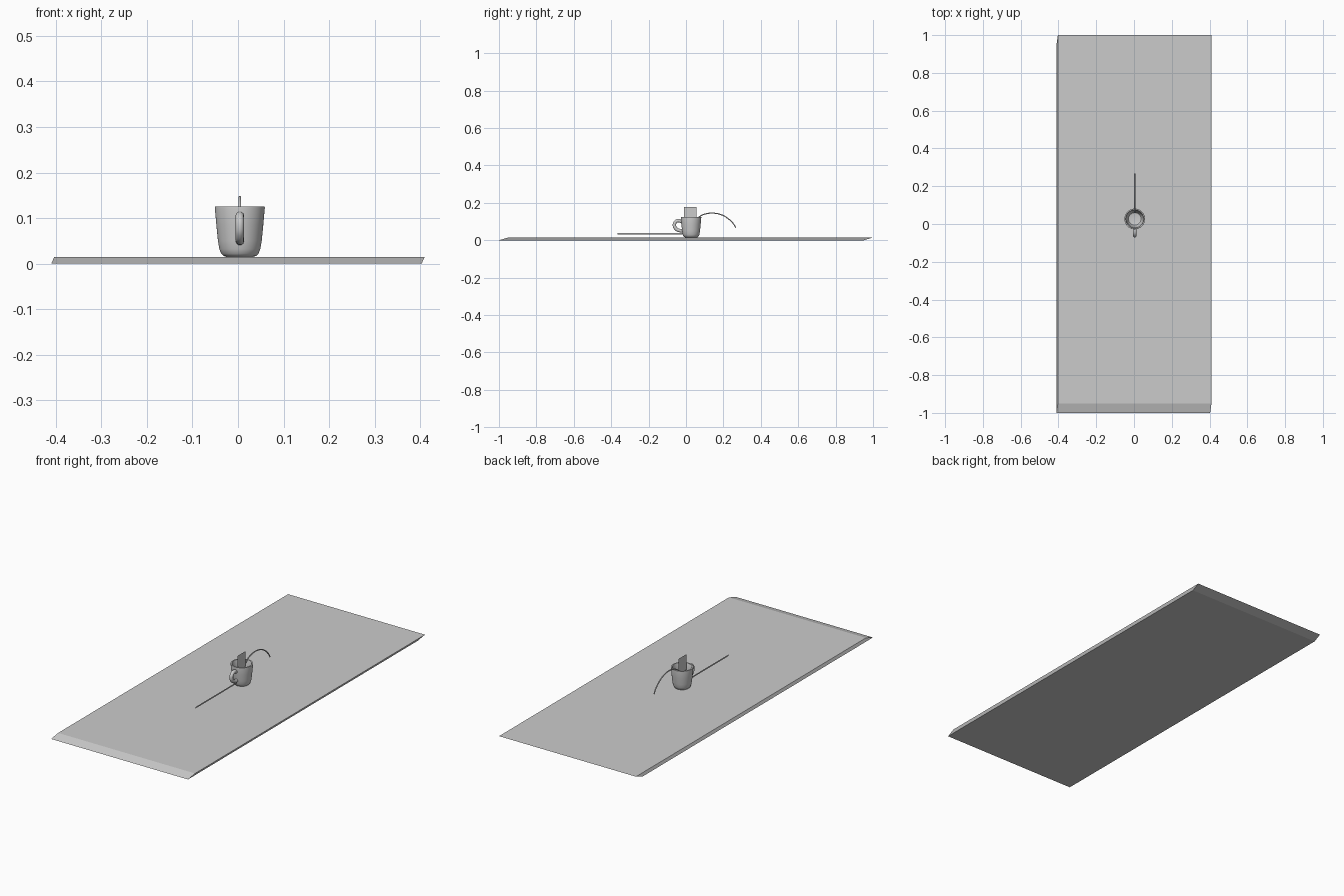
import bpy, bmesh, math
from mathutils import Vector

if "Cube" in bpy.data.objects:
    bpy.data.objects.remove(bpy.data.objects["Cube"])

CX, CY, BASE = 0.004, 0.027, 0.015   # mug centre and table top height


def make_mesh(name, verts, faces):
    mesh = bpy.data.meshes.new(name)
    mesh.from_pydata(verts, [], faces)
    bm = bmesh.new()
    bm.from_mesh(mesh)
    bmesh.ops.recalc_face_normals(bm, faces=bm.faces)
    bm.to_mesh(mesh)
    bm.free()
    obj = bpy.data.objects.new(name, mesh)
    bpy.context.collection.objects.link(obj)
    return obj


def smooth(obj, angle=40):
    bpy.ops.object.select_all(action='DESELECT')
    obj.select_set(True)
    bpy.context.view_layer.objects.active = obj
    bpy.ops.object.shade_smooth_by_angle(angle=math.radians(angle))


def lathe(name, profile, segs=48):
    """Spin an (r, z) profile about the mug axis; both ends are capped."""
    verts = [(CX + r * math.cos(2 * math.pi * i / segs),
              CY + r * math.sin(2 * math.pi * i / segs), z)
             for r, z in profile for i in range(segs)]
    faces = []
    for k in range(len(profile) - 1):
        for i in range(segs):
            j = (i + 1) % segs
            faces.append((k * segs + i, k * segs + j,
                          (k + 1) * segs + j, (k + 1) * segs + i))
    last = (len(profile) - 1) * segs
    faces.append(tuple(range(segs)))
    faces.append(tuple(range(last, last + segs)))
    return make_mesh(name, verts, faces)


def tube(name, points, radius):
    """Round tube through (y, z) points in the mug's centre plane."""
    curve = bpy.data.curves.new(name, 'CURVE')
    curve.dimensions = '3D'
    curve.bevel_depth = radius
    curve.bevel_resolution = 3
    curve.resolution_u = 8
    curve.use_fill_caps = True
    spline = curve.splines.new('BEZIER')
    spline.bezier_points.add(len(points) - 1)
    for bp, (y, z) in zip(spline.bezier_points, points):
        bp.co = Vector((CX, y, z))
        bp.handle_left_type = bp.handle_right_type = 'AUTO'
    obj = bpy.data.objects.new(name, curve)
    bpy.context.collection.objects.link(obj)
    bpy.ops.object.select_all(action='DESELECT')
    obj.select_set(True)
    bpy.context.view_layer.objects.active = obj
    bpy.ops.object.convert(target='MESH')
    obj = bpy.context.view_layer.objects.active
    smooth(obj, 60)
    return obj


def card(name, y0, y1, z0, z1):
    """Paper-thin upright sheet facing x."""
    return make_mesh(name, [(CX, y0, z0), (CX, y1, z0), (CX, y1, z1), (CX, y0, z1)],
                     [(0, 1, 2, 3)])


# Slanted-edge table slab
bottom = [(-0.41, -1, 0), (0.403, -1, 0), (0.403, 0.95, 0), (-0.41, 0.95, 0)]
top = [(-0.403, -0.95, BASE), (0.41, -0.95, BASE), (0.41, 1, BASE), (-0.403, 1, BASE)]
make_mesh("table_slab", bottom + top,
          [(3, 2, 1, 0), (4, 5, 6, 7)] +
          [(i, (i + 1) % 4, (i + 1) % 4 + 4, i + 4) for i in range(4)])

# Mug body: rounded foot, flared wall, rim and hollow inside
mug = lathe("mug_body", [
    (0.030, 0.015), (0.036, 0.017), (0.041, 0.022), (0.045, 0.032),
    (0.048, 0.050), (0.0515, 0.085), (0.0548, 0.122), (0.0545, 0.125),
    (0.0480, 0.125), (0.0465, 0.122), (0.044, 0.085), (0.041, 0.050),
    (0.038, 0.034), (0.033, 0.027), (0.025, 0.025)])
smooth(mug)

# Mug handle
handle = tube("mug_handle", [(-0.022, 0.099), (-0.040, 0.105), (-0.056, 0.098),
                             (-0.062, 0.080), (-0.054, 0.062), (-0.038, 0.053),
                             (-0.018, 0.050)], 0.0095)

# Flat bag card standing in the mug, and strip running out to the front
card("bag_card", -0.011, 0.056, 0.095, 0.178)
card("front_strip", -0.365, -0.012, 0.032, 0.040)

# Thin string arching out over the rim
tube("arched_string", [(0.060, 0.115), (0.078, 0.130), (0.105, 0.141), (0.147, 0.145),
                       (0.190, 0.136), (0.225, 0.116), (0.252, 0.090), (0.266, 0.068)],
     0.003)
